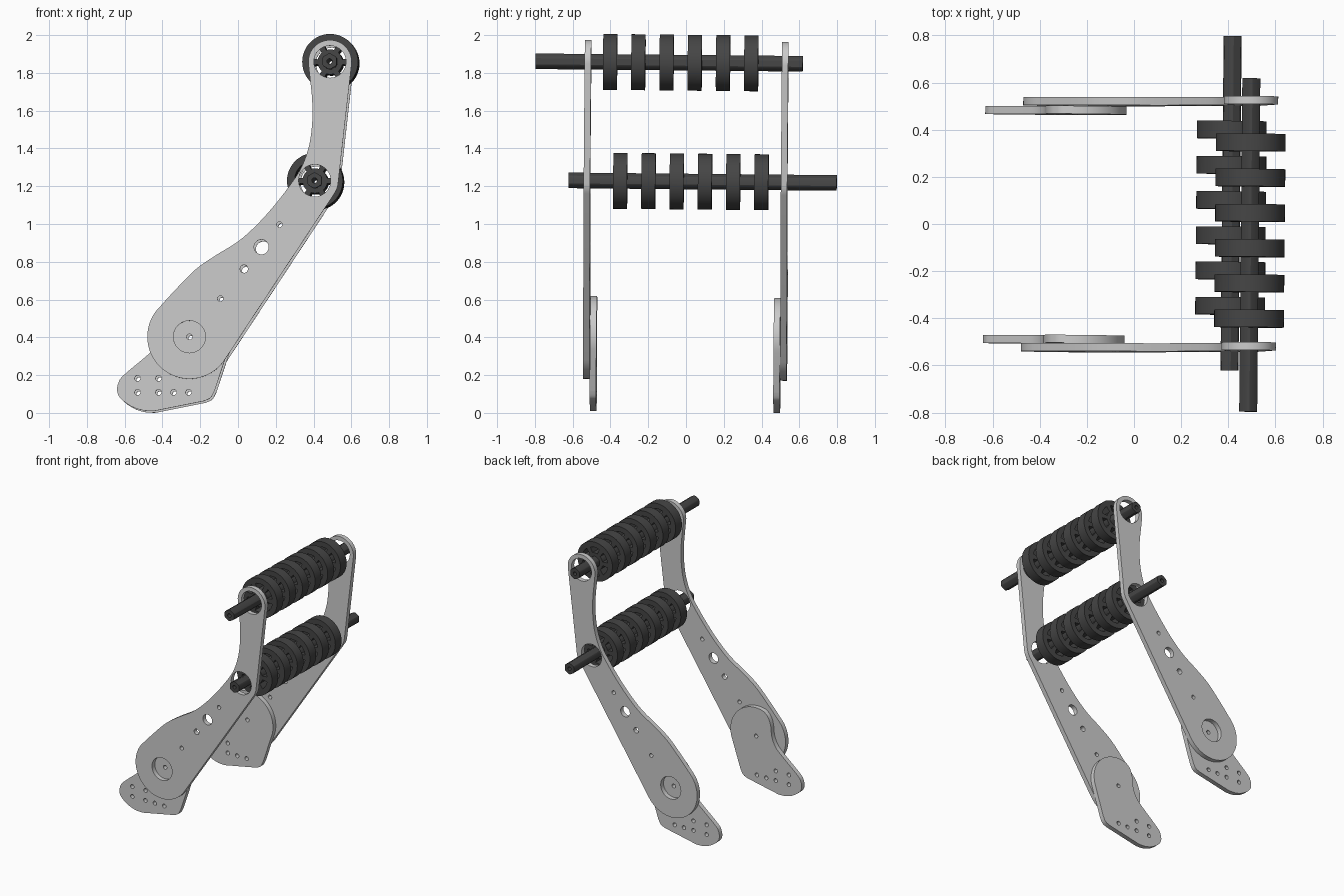
import bpy, bmesh
from math import cos, sin, radians, pi
from mathutils import Matrix, Vector

if "Cube" in bpy.data.objects:
    bpy.data.objects.remove(bpy.data.objects["Cube"])

# The whole assembly leans very slightly about its middle
LEAN = (Matrix.Translation((0, 0, 1)) @ Matrix.Rotation(-0.0095, 4, 'Z')
        @ Matrix.Rotation(-0.0095, 4, 'X') @ Matrix.Translation((0, 0, -1)))

dark = bpy.data.materials.new("dark_rubber")
dark.diffuse_color = (0.06, 0.06, 0.06, 1)
dark.use_nodes = True
dark.node_tree.nodes["Principled BSDF"].inputs["Base Color"].default_value = dark.diffuse_color


def arc(cx, cz, r, a0, a1, n=20):
    return [(cx + r * cos(radians(a0 + (a1 - a0) * i / n)),
             cz + r * sin(radians(a0 + (a1 - a0) * i / n))) for i in range(n + 1)]


def circle(cx, cz, r, n=32):
    return arc(cx, cz, r, 0, 360, n)[:-1]


def smooth(pts, n=4):
    """Catmull-Rom curve through an open list of points."""
    p = [Vector(q) for q in [pts[0]] + pts + [pts[-1]]]
    out = []
    for a, b, c, d in zip(p, p[1:], p[2:], p[3:]):
        for i in range(n):
            t = i / n
            out.append(tuple(0.5 * (2 * b + (c - a) * t + (2 * a - 5 * b + 4 * c - d) * t * t
                                    + (3 * b - a - 3 * c + d) * t ** 3)))
    return out + [pts[-1]]


def extrude(name, loops, y, depth, mat=None):
    """Fill an x-z outline (first loop) with holes (other loops) and thicken it along y."""
    cu = bpy.data.curves.new(name, 'CURVE')
    cu.dimensions, cu.fill_mode, cu.extrude = '2D', 'BOTH', depth / 2
    for loop in loops:
        sp = cu.splines.new('POLY')
        sp.points.add(len(loop) - 1)
        for pt, (x, z) in zip(sp.points, loop):
            pt.co = (x, z, 0, 1)
        sp.use_cyclic_u = True
    tmp = bpy.data.objects.new(name + "_profile", cu)
    bpy.context.collection.objects.link(tmp)
    bpy.context.view_layer.update()
    dg = bpy.context.evaluated_depsgraph_get()
    me = bpy.data.meshes.new_from_object(tmp.evaluated_get(dg))
    bpy.data.objects.remove(tmp)
    bm = bmesh.new()
    bm.from_mesh(me)
    bmesh.ops.remove_doubles(bm, verts=bm.verts, dist=1e-5)
    bmesh.ops.recalc_face_normals(bm, faces=bm.faces)
    bm.transform(LEAN @ Matrix.Translation((0, y, 0)) @ Matrix.Rotation(pi / 2, 4, 'X'))
    for f in bm.faces:
        f.smooth = True
    bm.to_mesh(me)
    bm.free()
    me.set_sharp_from_angle(angle=radians(30))
    me.materials.clear()
    if mat:
        me.materials.append(mat)
    me.name = name
    ob = bpy.data.objects.new(name, me)
    bpy.context.collection.objects.link(ob)
    return ob


UPPER, LOWER, PIVOT = (0.492, 1.854), (0.411, 1.225), (-0.252, 0.398)

# Arm plate outline, bearing holes and lightening holes
arm = (arc(*PIVOT, 0.223, 140, 326.5, 40) + arc(*LOWER, 0.125, -33.5, -6, 6)
       + arc(*UPPER, 0.115, -6, 190, 32)
       + smooth([(0.388, 1.75), (0.397, 1.66), (0.399, 1.55), (0.383, 1.417), (0.341, 1.295),
                 (0.272, 1.189), (0.182, 1.075), (0.092, 0.978), (0.002, 0.9),
                 (-0.114, 0.828), (-0.22, 0.754), (-0.326, 0.647), (-0.40, 0.566)]))
arm_holes = [circle(*UPPER, 0.085), circle(*LOWER, 0.085), circle(*PIVOT, 0.085),
             circle(-0.088, 0.6, 0.015, 16), circle(0.037, 0.757, 0.021, 16),
             circle(0.129, 0.873, 0.039), circle(0.225, 0.992, 0.015, 16)]

# Foot plate outline and bolt holes
foot = (arc(*PIVOT, 0.216, -21, 105, 30)
        + smooth([(-0.325, 0.598), (-0.355, 0.568), (-0.376, 0.51), (-0.385, 0.43),
                  (-0.415, 0.36), (-0.47, 0.305), (-0.60, 0.195), (-0.628, 0.155),
                  (-0.635, 0.11), (-0.615, 0.07), (-0.56, 0.03), (-0.50, 0.009),
                  (-0.44, 0.005)])
        + smooth([(-0.175, 0.058), (-0.14, 0.076), (-0.118, 0.115)]))
foot_holes = [circle(*PIVOT, 0.015, 16)] + [
    circle(x, z, 0.015, 16) for x, z in
    [(-0.527, 0.178), (-0.416, 0.178), (-0.527, 0.104), (-0.416, 0.104),
     (-0.336, 0.104), (-0.257, 0.104)]]

for side, s in (("front", -1), ("back", 1)):
    extrude(side + "_arm_plate", [arm] + arm_holes, s * 0.522, 0.034)
    extrude(side + "_foot_plate", [foot] + foot_holes, s * 0.486, 0.034)


# Rollers: hollow rounded-hex shaft carrying six spoked wheels
def roller(name, c, y0, y1, first):
    hexa = [(c[0] + 0.0415 * cos(radians(a)), c[1] + 0.0415 * sin(radians(a)))
            for k in range(6) for a in (60 * k - 23, 60 * k + 23)]
    extrude(name + "_shaft", [hexa, circle(*c, 0.014, 16)], (y0 + y1) / 2, y1 - y0, dark)
    gaps = [arc(*c, 0.108, 60 * k + 10, 60 * k + 50, 8) + arc(*c, 0.066, 60 * k + 48, 60 * k + 12, 6)
            for k in range(6)]
    for i in range(6):
        extrude(f"{name}_wheel_{i + 1}", [circle(*c, 0.148, 48), hexa] + gaps,
                first + 0.1495 * i, 0.074, dark)


roller("upper_roller", UPPER, -0.80, 0.615, -0.405)
roller("lower_roller", LOWER, -0.62, 0.80, -0.346)
